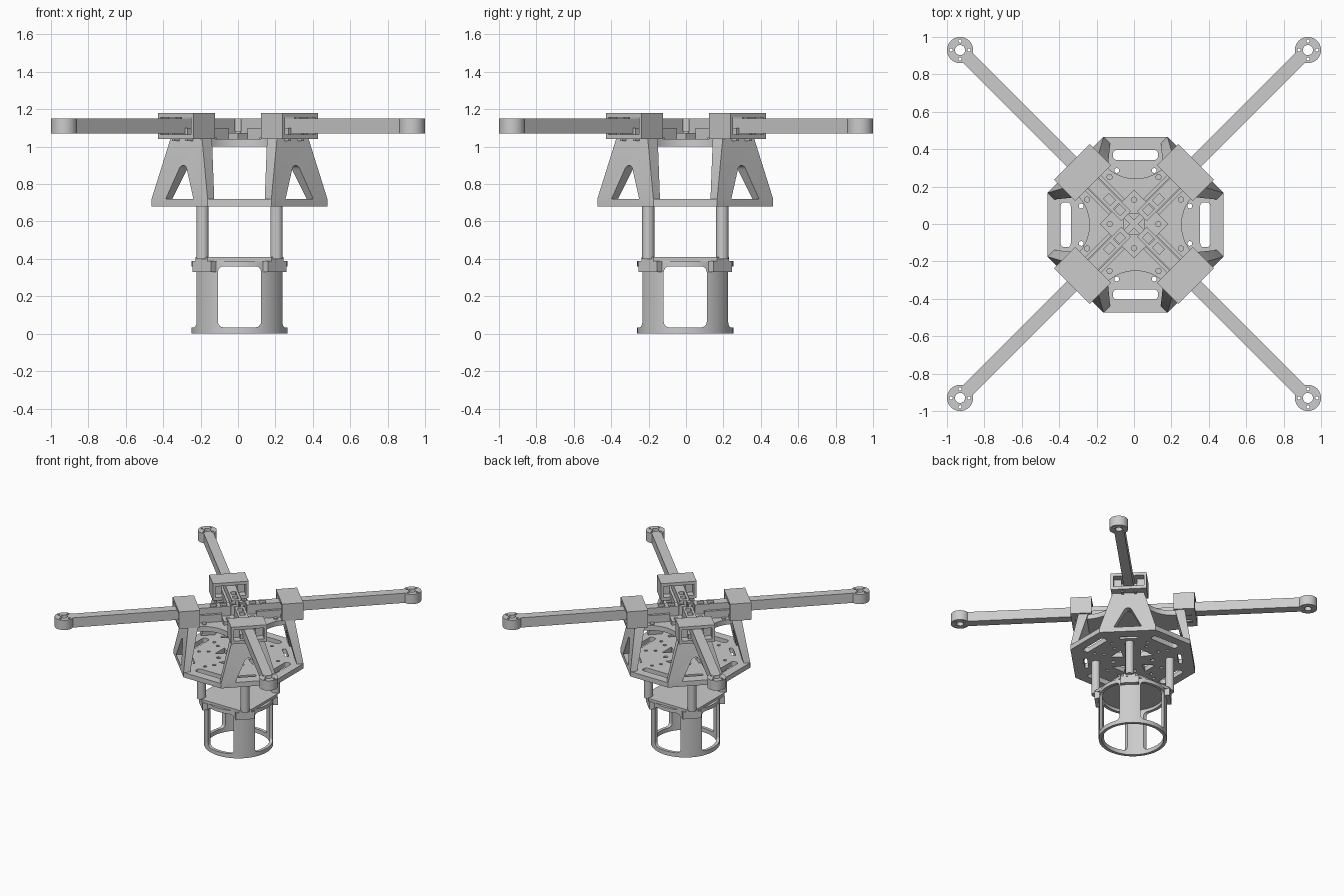
import bpy, bmesh
from math import pi, cos, sin, sqrt, radians, atan2
from mathutils import Matrix, Vector

if "Cube" in bpy.data.objects:
    bpy.data.objects.remove(bpy.data.objects["Cube"])

OFF = Matrix.Translation((0.008, -0.004, 0))   # the hanging frame sits slightly off the arms' centre
I = Matrix.Identity(4)


def circle(r, cx=0, cy=0, n=24):
    return [(cx + r * cos(2 * pi * i / n), cy + r * sin(2 * pi * i / n)) for i in range(n)]


def rect(x0, x1, y0, y1):
    return [(x0, y0), (x1, y0), (x1, y1), (x0, y1)]


def rrect(cx, cy, hx, hy, r, n=6):
    pts = []
    for k, (sx, sy) in enumerate([(1, 1), (-1, 1), (-1, -1), (1, -1)]):
        for i in range(n + 1):
            a = (k + i / n) * pi / 2
            pts.append((cx + sx * (hx - r) + r * cos(a), cy + sy * (hy - r) + r * sin(a)))
    return pts


def chamfered(h, c):
    return [(h, -c), (h, c), (c, h), (-c, h), (-h, c), (-h, -c), (-c, -h), (c, -h)]


def prism(name, loops, z0, z1, mat=I):
    """Extrude an outline (first loop) with holes (other loops) from z0 to z1."""
    cu = bpy.data.curves.new(name, 'CURVE')
    cu.dimensions, cu.fill_mode = '2D', 'BOTH'
    cu.extrude = (z1 - z0) / 2
    for lp in loops:
        sp = cu.splines.new('POLY')
        sp.points.add(len(lp) - 1)
        for p, (x, y) in zip(sp.points, lp):
            p.co = (x, y, 0, 1)
        sp.use_cyclic_u = True
    tmp = bpy.data.objects.new(name, cu)
    bpy.context.collection.objects.link(tmp)
    dg = bpy.context.evaluated_depsgraph_get()
    me = bpy.data.meshes.new_from_object(tmp.evaluated_get(dg))
    bpy.data.objects.remove(tmp)
    bm = bmesh.new()
    bm.from_mesh(me)
    bmesh.ops.remove_doubles(bm, verts=bm.verts, dist=1e-5)
    bmesh.ops.recalc_face_normals(bm, faces=bm.faces)
    bm.transform(mat @ Matrix.Translation((0, 0, (z0 + z1) / 2)))
    bm.to_mesh(me)
    bm.free()
    ob = bpy.data.objects.new(name, me)
    bpy.context.collection.objects.link(ob)
    return ob


def cut(ob, cutter):
    m = ob.modifiers.new('cut', 'BOOLEAN')
    m.operation, m.solver, m.object = 'DIFFERENCE', 'EXACT', cutter
    bpy.context.view_layer.objects.active = ob
    bpy.ops.object.modifier_apply(modifier=m.name)
    bpy.data.objects.remove(cutter)


def rot(lp, a):
    return [(x * cos(a) - y * sin(a), x * sin(a) + y * cos(a)) for x, y in lp]


Q = [k * pi / 2 for k in range(4)]
D = [a + pi / 4 for a in Q]

# payload can: tube with four rounded windows
can = prism('payload_can', [circle(0.257, n=64), circle(0.232, n=64)], 0, 0.39, OFF)
for a in (0, pi / 2):
    m = OFF @ Matrix.Rotation(a, 4, 'Z') @ Matrix.Rotation(pi / 2, 4, 'X')
    cut(can, prism('window_cutter', [rrect(0, 0.197, 0.115, 0.163, 0.03)], -0.4, 0.4, m))

# plate on top of the can with corner bosses and standoff posts
prism('can_plate', [chamfered(0.235, 0.17)], 0.385, 0.41, OFF)
for a in D:
    m = OFF @ Matrix.Rotation(a, 4, 'Z')
    prism('corner_boss', [rect(0.235, 0.285, -0.07, 0.07)], 0.33, 0.39, m)
    prism('standoff_post', [circle(0.033, 0.28, 0)], 0.40, 0.69, m)

# octagonal middle plate with edge slots and bolt holes
holes = []
for a in Q:
    holes.append(rot(rrect(0.373, 0, 0.027, 0.12, 0.02), a))
    holes.append(rot([(0.09, 0), (0.17, -0.06), (0.17, 0.06)], a))
    for s in (-1, 1):
        holes.append(rot(circle(0.013, 0.29, s * 0.10, 12), a))
        holes.append(rot(circle(0.013, 0.23, s * 0.06, 12), a))
    holes.append(rot(circle(0.017, 0.15, 0, 12), a + pi / 4))
    holes.append(rot(rrect(0.355, 0, 0.014, 0.07, 0.012), a + pi / 4))
prism('middle_plate', [chamfered(0.47, 0.17)] + holes, 0.68, 0.72, OFF)

# four leaning legs with arched windows; local x = across, y = height
arch = [(0.105, 0.72)] + [(0.032 * cos(t), 0.868 + 0.032 * sin(t))
                          for t in [radians(15 + 15 * i) for i in range(11)]] + [(-0.105, 0.72)]
leg = [(-0.212, 0.68), (0.212, 0.68), (0.212, 0.72), (0.12, 1.04), (-0.12, 1.04), (-0.212, 0.72)]
for a in D:
    ob = prism('leg', [leg, arch], -1, 0)
    for v in ob.data.vertices:
        s, z, d = v.co
        t = max(0, (z - 0.72) / 0.32)
        r = 0.453 - 0.05 * t + d * (0.05 + 0.025 * t)
        v.co = OFF @ Matrix.Rotation(a, 4, 'Z') @ Vector((r, s, z))
    bm = bmesh.new()
    bm.from_mesh(ob.data)
    bmesh.ops.recalc_face_normals(bm, faces=bm.faces)
    bm.to_mesh(ob.data)
    bm.free()

# top plate: four scooped sides
outline = []
h = atan2(0.2, 0.1)
for a in Q:
    outline += rot([(0.47 - 0.2236 * cos(h - 2 * h * i / 20), -0.2236 * sin(h - 2 * h * i / 20))
                    for i in range(21)], a)
bolts = [rot(circle(0.015, 0.27, s * 0.0, 12), a) for a in D for s in (0,)]
prism('top_plate', [outline], 1.0, 1.04, OFF)

# centre hub and its screws
prism('hub_pad', [rot(rect(-0.13, 0.13, -0.13, 0.13), pi / 4)], 1.03, 1.072)
for a in Q:
    m = Matrix.Rotation(a, 4, 'Z')
    prism('hub_screw', [circle(0.016, 0.13, 0, 16)], 1.06, 1.082, m)
    prism('hub_wedge', [[(0.02, 0), (0.055, -0.035), (0.055, 0.035)]], 1.06, 1.15, m)

# arms, motor mounts, clamps and guide rails
for a in D:
    m = Matrix.Rotation(a, 4, 'Z')
    prism('arm', [rect(0.06, 1.26, -0.037, 0.037), rect(0.085, 0.135, -0.02, 0.02),
                  rect(0.16, 0.21, -0.02, 0.02)], 1.07, 1.15, m)
    mount = [circle(0.07, 1.315, 0, 40), circle(0.027, 1.315, 0)]
    for k in range(4):
        b = k * pi / 2 + pi / 4
        mount.append(circle(0.009, 1.315 + 0.048 * cos(b), 0.048 * sin(b), 10))
    prism('motor_mount', mount, 1.07, 1.15, m)
    # clamp profile lies across the arm
    mc = m @ Matrix(((0, 0, 1, 0), (1, 0, 0, 0), (0, 1, 0, 0), (0, 0, 0, 1)))
    prism('arm_clamp', [rect(-0.135, 0.135, 1.04, 1.18), rect(-0.115, 0.115, 1.065, 1.155)],
          0.31, 0.47, mc)
    for s in (-1, 1):
        ends = sorted((s * 0.04, s * 0.06))
        prism('guide_rail', [rect(0.13, 0.44, *ends)], 1.03, 1.10, m)
        prism('clamp_bolt_lug', [rect(0.37, 0.41, *sorted((s * 0.06, s * 0.12)))], 1.05, 1.16, m)
        prism('plate_screw', [circle(0.016, 0.27, s * 0.085, 16)], 1.03, 1.05, m)

# smooth round parts, keep edges crisp
bpy.ops.object.select_all(action='DESELECT')
for ob in bpy.context.scene.objects:
    ob.select_set(True)
    bpy.context.view_layer.objects.active = ob
bpy.ops.object.shade_smooth_by_angle(angle=radians(30))
